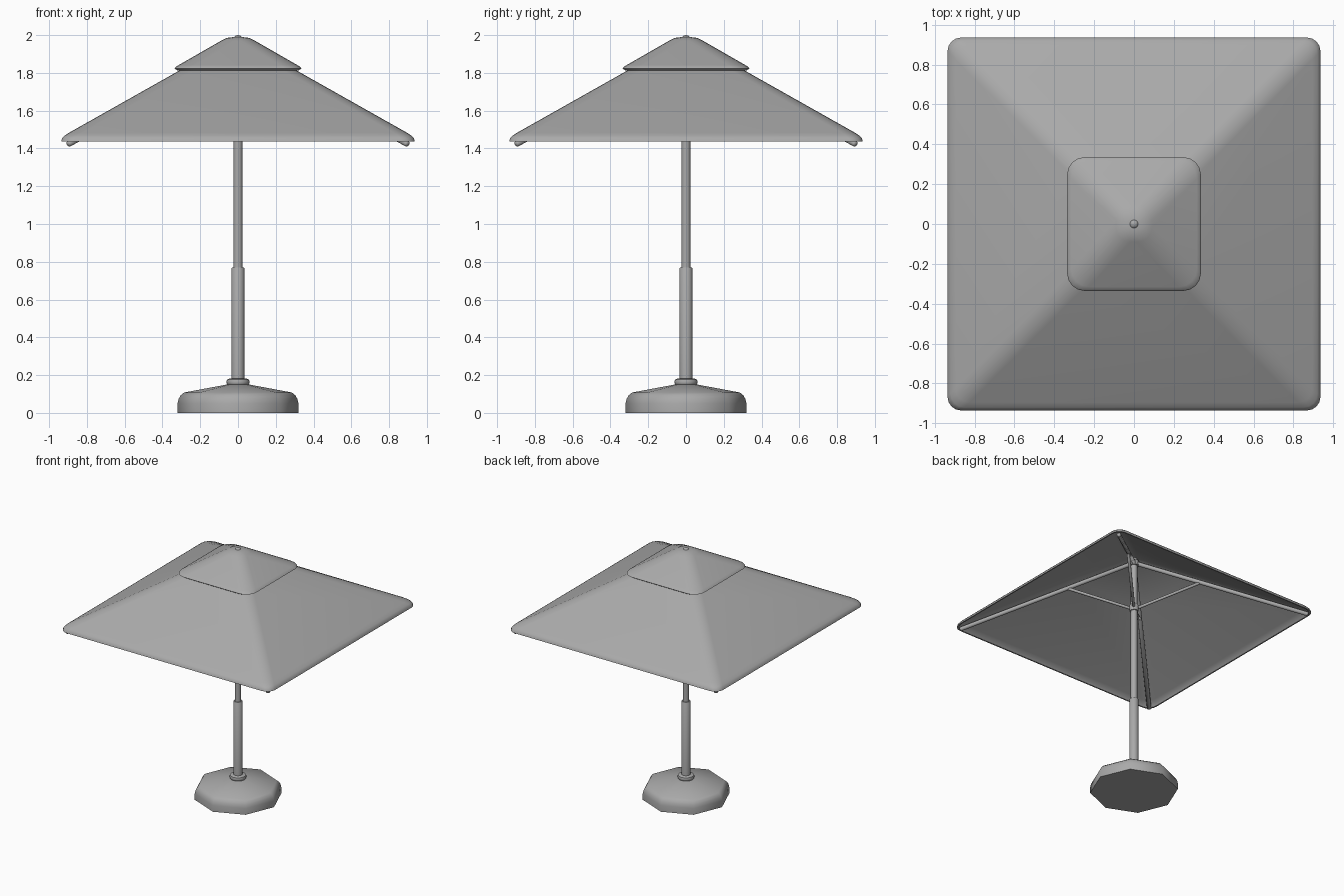
import bpy
import bmesh
from math import sin, cos, pi, radians
from mathutils import Vector

if "Cube" in bpy.data.objects:
    bpy.data.objects.remove(bpy.data.objects["Cube"])

GREY = (0.4, 0.4, 0.4, 1.0)
mat = bpy.data.materials.new("plain_grey")
mat.use_nodes = True
mat.diffuse_color = GREY
mat.node_tree.nodes["Principled BSDF"].inputs["Base Color"].default_value = GREY


def finish(name, bm, angle=40):
    bmesh.ops.recalc_face_normals(bm, faces=bm.faces)
    mesh = bpy.data.meshes.new(name)
    bm.to_mesh(mesh)
    bm.free()
    mesh.materials.append(mat)
    obj = bpy.data.objects.new(name, mesh)
    bpy.context.collection.objects.link(obj)
    bpy.ops.object.select_all(action="DESELECT")
    obj.select_set(True)
    bpy.context.view_layer.objects.active = obj
    bpy.ops.object.shade_smooth_by_angle(angle=radians(angle))
    return obj


def loft(name, rings, angle=40):
    """Skin a stack of equal-length rings and close both ends."""
    bm = bmesh.new()
    loops = [[bm.verts.new(p) for p in ring] for ring in rings]
    n = len(loops[0])
    for low, high in zip(loops, loops[1:]):
        for i in range(n):
            j = (i + 1) % n
            bm.faces.new((low[i], low[j], high[j], high[i]))
    bm.faces.new(loops[0][::-1])
    bm.faces.new(loops[-1])
    return finish(name, bm, angle)


def circle(r, z, sides):
    return [(r * cos(2 * pi * i / sides), r * sin(2 * pi * i / sides), z)
            for i in range(sides)]


def turned(name, profile, sides=16, angle=40):
    return loft(name, [circle(r, z, sides) for r, z in profile], angle)


def rounded_square(half, z, radius, steps=4):
    r = min(radius, half * 0.8)
    ring = []
    for sx, sy, start in ((1, 1, 0), (-1, 1, 1), (-1, -1, 2), (1, -1, 3)):
        for i in range(steps + 1):
            a = (start + i / steps) * pi / 2
            ring.append((sx * (half - r) + r * cos(a),
                         sy * (half - r) + r * sin(a), z))
    return ring


def rod(name, start, end, radius, sides=10):
    """Rod with softened ends between two points."""
    start, end = Vector(start), Vector(end)
    axis = end - start
    turn = axis.to_track_quat("Z", "Y")
    length, tip = axis.length, radius * 0.4
    profile = ((radius * 0.6, 0), (radius, tip),
               (radius, length - tip), (radius * 0.6, length))
    rings = [[start + turn @ Vector(p) for p in circle(r, z, sides)]
             for r, z in profile]
    return loft(name, rings, 60)


# Weighted octagonal foot
turned("base", [(0.32, 0), (0.32, 0.05), (0.314, 0.075), (0.303, 0.094),
                (0.285, 0.108), (0.06, 0.15)], sides=8, angle=50)
turned("base_collar", [(0.045, 0.14), (0.058, 0.15), (0.062, 0.163),
                       (0.058, 0.176), (0.045, 0.182)])

# Pole in two sections, with the sliding hub and the top hub
turned("lower_pole", [(0.034, 0.15), (0.034, 0.765), (0.031, 0.77)])
turned("upper_pole", [(0.024, 0.7), (0.024, 1.95)])
turned("sliding_hub", [(0.032, 1.51), (0.034, 1.52), (0.034, 1.555), (0.032, 1.56)])
turned("top_hub", [(0.035, 1.89), (0.035, 1.93)])

# Main canopy: outer skin from the peak to the lip, then the inner skin back up
canopy = [(0.02, 1.965), (0.315, 1.81), (0.895, 1.483), (0.92, 1.467),
          (0.932, 1.453), (0.936, 1.437), (0.926, 1.437), (0.915, 1.453),
          (0.89, 1.469), (0.315, 1.795), (0.02, 1.95)]
loft("canopy", [rounded_square(h, z, 0.07) for h, z in canopy])

# Vent cap above the canopy
cap = [(0.02, 1.99), (0.06, 1.985), (0.09, 1.97), (0.315, 1.841),
       (0.33, 1.832), (0.336, 1.823), (0.32, 1.812), (0.31, 1.82),
       (0.08, 1.955), (0.02, 1.97)]
loft("vent_cap", [rounded_square(h, z, 0.09) for h, z in cap])

# Round finial
bm = bmesh.new()
bmesh.ops.create_uvsphere(bm, u_segments=16, v_segments=10, radius=0.026)
bmesh.ops.translate(bm, verts=bm.verts, vec=(0, 0, 1.974))
finish("finial", bm)

# Ribs to the four corners, each with a strut from the sliding hub
for sx, side in ((1, "left"), (-1, "right")):
    for sy, end in ((1, "back"), (-1, "front")):
        rod(f"{end}_{side}_rib", (0.015 * sx, 0.015 * sy, 1.91),
            (0.9 * sx, 0.9 * sy, 1.422), 0.016)
        rod(f"{end}_{side}_strut", (0.015 * sx, 0.015 * sy, 1.535),
            (0.345 * sx, 0.345 * sy, 1.728), 0.011)
